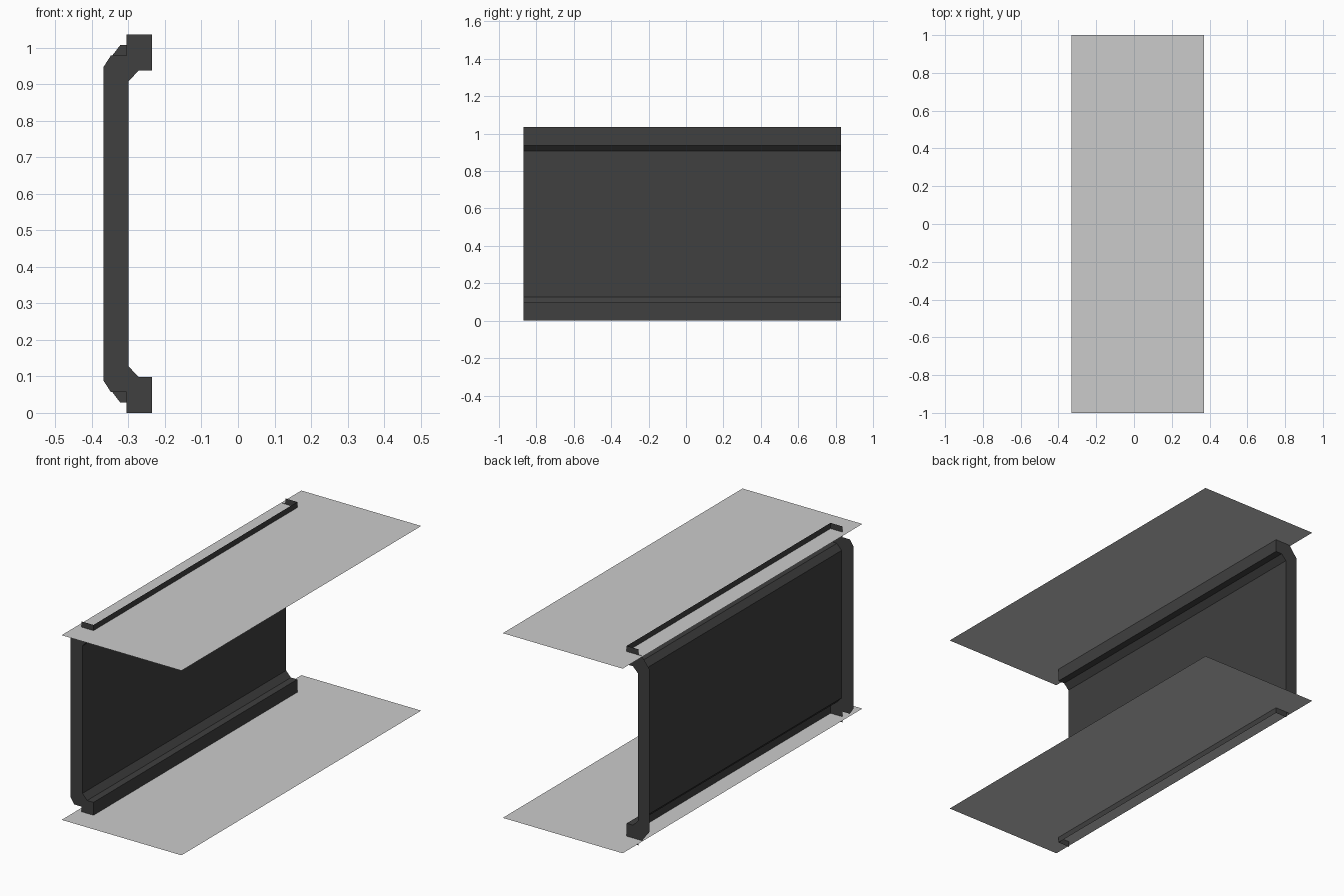
import bpy
import bmesh

cube = bpy.data.objects.get("Cube")
if cube:
    bpy.data.objects.remove(cube, do_unlink=True)

HEIGHT = 1.035
Y_FRONT, Y_BACK = -0.87, 0.83


def make_material(name, value):
    mat = bpy.data.materials.new(name)
    mat.use_nodes = True
    colour = (value, value, value, 1)
    mat.diffuse_color = colour
    mat.node_tree.nodes["Principled BSDF"].inputs["Base Color"].default_value = colour
    return mat


light_grey = make_material("light grey", 0.6)
dark_grey = make_material("dark grey", 0.05)


def make_object(name, faces, mat):
    """Build one mesh from a list of polygons."""
    bm = bmesh.new()
    for points in faces:
        bm.faces.new([bm.verts.new(p) for p in points])
    bmesh.ops.remove_doubles(bm, verts=bm.verts, dist=0.0001)
    mesh = bpy.data.meshes.new(name)
    bm.to_mesh(mesh)
    bm.free()
    mesh.materials.append(mat)
    obj = bpy.data.objects.new(name, mesh)
    bpy.context.collection.objects.link(obj)
    return obj


def mirrored(half):
    """Continue a lower half profile with its reflection at mid height."""
    return half + [(x, HEIGHT - z) for x, z in reversed(half)]


# Floor and ceiling sheets
for name, z in (("floor_sheet", 0.03), ("ceiling_sheet", HEIGHT - 0.03)):
    make_object(name, [[(-0.33, -1, z), (0.37, -1, z), (0.37, 1, z), (-0.33, 1, z)]], light_grey)

# Inner wall skin with a ledge along the floor and the ceiling
inner = mirrored([(-0.235, 0), (-0.235, 0.098), (-0.272, 0.098), (-0.3, 0.128)])
skin = [[(a[0], Y_FRONT, a[1]), (a[0], Y_BACK, a[1]), (b[0], Y_BACK, b[1]), (b[0], Y_FRONT, b[1])]
        for a, b in zip(inner, inner[1:])]
make_object("wall_skin", skin, dark_grey)

# End caps, open between them at the outer side
front_outer = mirrored([(-0.305, 0), (-0.305, 0.057), (-0.348, 0.057), (-0.368, 0.088)])
back_outer = mirrored([(-0.305, 0), (-0.305, 0.028), (-0.322, 0.028), (-0.368, 0.088)])
for name, y, outer in (("front_end_cap", Y_FRONT, front_outer), ("back_end_cap", Y_BACK, back_outer)):
    outline = inner + outer[::-1]
    if y < 0:
        outline.reverse()
    make_object(name, [[(x, y, z) for x, z in outline]], dark_grey)
